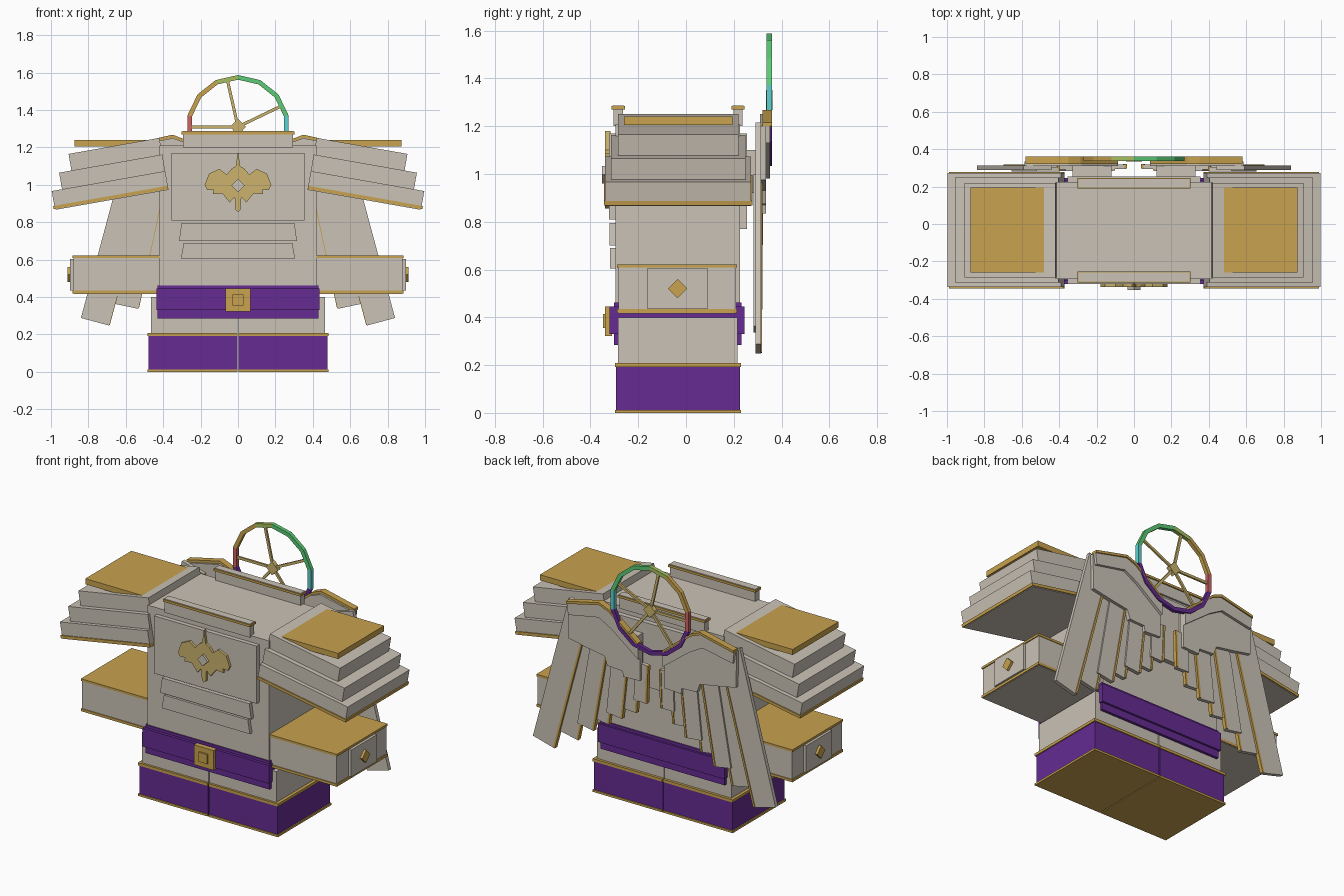
import bpy, bmesh, math
from mathutils import Matrix

if "Cube" in bpy.data.objects:
    bpy.data.objects.remove(bpy.data.objects["Cube"])


def material(name, r, g, b):
    def lin(c):
        c /= 255
        return c / 12.92 if c <= 0.04045 else ((c + 0.055) / 1.055) ** 2.4
    m = bpy.data.materials.new(name)
    m.diffuse_color = (lin(r), lin(g), lin(b), 1)
    m.use_nodes = True
    m.node_tree.nodes["Principled BSDF"].inputs["Base Color"].default_value = m.diffuse_color
    return m


BEIGE = material("warm_beige", 202, 194, 182)
GOLD = material("gold", 200, 162, 78)
PALE = material("pale_gold", 204, 180, 108)
PURPLE = material("purple", 101, 43, 146)
RED = material("red", 205, 100, 100)
LIME = material("yellow_green", 165, 190, 95)
GREEN = material("green", 92, 202, 118)
CYAN = material("cyan", 92, 208, 205)


def finish(name, bm, mats, matrix=None):
    if matrix:
        bm.transform(matrix)
    bmesh.ops.recalc_face_normals(bm, faces=bm.faces)
    me = bpy.data.meshes.new(name)
    bm.to_mesh(me)
    bm.free()
    for m in mats:
        me.materials.append(m)
    ob = bpy.data.objects.new(name, me)
    bpy.context.collection.objects.link(ob)
    return ob


def prism(name, pts, y0, y1, mat, matrix=None):
    """Extrude an x-z outline from y0 to y1."""
    bm = bmesh.new()
    f = bm.faces.new([bm.verts.new((x, y0, z)) for x, z in pts])
    ext = bmesh.ops.extrude_face_region(bm, geom=[f])["geom"]
    bmesh.ops.translate(bm, vec=(0, y1 - y0, 0),
                        verts=[v for v in ext if isinstance(v, bmesh.types.BMVert)])
    return finish(name, bm, [mat], matrix)


def box(name, x0, x1, y0, y1, z0, z1, mat, matrix=None):
    return prism(name, [(x0, z0), (x1, z0), (x1, z1), (x0, z1)], y0, y1, mat, matrix)


def diamond(name, x, z, r, y0, y1, mat, matrix=None):
    return prism(name, [(x - r, z), (x, z - r), (x + r, z), (x, z + r)], y0, y1, mat, matrix)


def outward(pts):
    return pts + [(-x, z) for x, z in reversed(pts) if x > 0]


# Torso, chest plate, abdomen plates, back plate
box("torso", -0.42, 0.42, -0.295, 0.225, 0.39, 1.21, BEIGE)
box("chest_plate", -0.355, 0.355, -0.322, -0.29, 0.81, 1.17, BEIGE)
box("back_plate", -0.355, 0.355, 0.22, 0.255, 0.77, 1.17, BEIGE)
prism("upper_abdomen", outward([(0.315, 0.70), (0.302, 0.795)]), -0.32, -0.29, BEIGE)
prism("lower_abdomen", outward([(0.305, 0.605), (0.29, 0.69)]), -0.318, -0.29, BEIGE)

# Collar bars with a gold rim around a beige top
for n, y0, y1 in (("front", -0.312, -0.255), ("back", 0.19, 0.245)):
    box(n + "_collar", -0.295, 0.295, y0 + 0.008, y1 - 0.008, 1.2, 1.27, BEIGE)
    box(n + "_collar_rim", -0.302, 0.302, y0, y1, 1.27, 1.284, GOLD)
    box(n + "_collar_top", -0.297, 0.297, y0 + 0.005, y1 - 0.005, 1.28, 1.287, BEIGE)

# Belt and buckle
box("belt", -0.43, 0.43, -0.302, 0.232, 0.285, 0.462, PURPLE)
box("belt_band", -0.437, 0.437, -0.32, 0.245, 0.33, 0.445, PURPLE)
box("buckle", -0.067, 0.067, -0.338, -0.31, 0.322, 0.446, GOLD)
box("buckle_center", -0.03, 0.03, -0.348, -0.33, 0.355, 0.414, GOLD)

# Chest emblem: bird silhouette with a central gem
bird = [(0, 0.855), (0.013, 0.865), (0.018, 0.935), (0.045, 0.905), (0.06, 0.925),
        (0.085, 0.955), (0.135, 0.95), (0.13, 0.975), (0.165, 0.972), (0.178, 1.0),
        (0.155, 1.06), (0.10, 1.085), (0.06, 1.055), (0.035, 1.085), (0.012, 1.1), (0, 1.18)]
prism("emblem", outward(bird), -0.338, -0.315, PALE)
diamond("emblem_gem", 0, 0.997, 0.036, -0.352, -0.33, BEIGE)

# Halo ring: fourteen segments coloured by angle
N, CZ = 14, 1.31
bm = bmesh.new()
rings = []
for i in range(N):
    a = math.pi / 2 + 2 * math.pi * i / N
    rings.append([bm.verts.new((r * math.cos(a), y, CZ + r * math.sin(a)))
                  for r, y in ((0.252, 0.336), (0.277, 0.336), (0.277, 0.36), (0.252, 0.36))])
for i in range(N):
    p, q = rings[i], rings[(i + 1) % N]
    for j in range(4):
        k = (j + 1) % 4
        f = bm.faces.new((p[j], p[k], q[k], q[j]))
        # order: lime, gold, gold, red, purple lower half, cyan, green
        f.material_index = (0 if i == 0 else 1 if i < 3 else 2 if i == 3
                            else 3 if i < 10 else 4 if i == 10 else 5)
finish("halo_ring", bm, [LIME, GOLD, RED, PURPLE, CYAN, GREEN])
for deg in (180, 102.8, 25.7, -51.4, 231.4):
    rot = Matrix.Translation((0, 0, CZ)) @ Matrix.Rotation(-math.radians(deg), 4, 'Y')
    box("halo_spoke", 0.02, 0.258, 0.342, 0.354, -0.008, 0.008, PALE, rot)
diamond("halo_hub", 0, CZ, 0.042, 0.335, 0.362, PALE)

# Feathers: tip x, tip z, width, lean in degrees, length, y start
FEATHERS = [(0.765, 0.268, 0.155, 15, 0.96, 0.29), (0.595, 0.35, 0.125, 12, 0.65, 0.282),
            (0.475, 0.44, 0.115, 10, 0.52, 0.292), (0.375, 0.50, 0.11, 8, 0.45, 0.283),
            (0.275, 0.565, 0.11, 6, 0.38, 0.293), (0.18, 0.62, 0.105, 4, 0.32, 0.284),
            (0.095, 0.70, 0.09, 2, 0.24, 0.294)]

for s, side in ((1, "right"), (-1, "left")):
    M = Matrix.Diagonal((s, 1, 1, 1))

    # Legs and boots
    box(side + "_leg", 0.003, 0.465, -0.285, 0.215, 0.2, 0.4, BEIGE, M)
    box(side + "_boot", 0.003, 0.478, -0.292, 0.225, 0.006, 0.2, PURPLE, M)
    box(side + "_boot_sole", 0.003, 0.485, -0.298, 0.231, 0, 0.013, GOLD, M)
    box(side + "_boot_cuff", 0.003, 0.485, -0.298, 0.231, 0.191, 0.208, GOLD, M)

    # Arms with gold trims, side plate and gem
    box(side + "_arm", 0.41, 0.88, -0.283, 0.21, 0.43, 0.612, BEIGE, M)
    box(side + "_arm_top_trim", 0.41, 0.886, -0.288, 0.214, 0.608, 0.622, GOLD, M)
    box(side + "_arm_bottom_trim", 0.41, 0.886, -0.288, 0.214, 0.419, 0.435, GOLD, M)
    box(side + "_arm_underside", 0.41, 0.88, -0.282, 0.208, 0.416, 0.42, BEIGE, M)
    box(side + "_arm_plate", 0.87, 0.897, -0.163, 0.093, 0.436, 0.604, BEIGE, M)
    turn = M @ Matrix.Translation((0, -0.035, 0)) @ Matrix.Rotation(math.pi / 2, 4, 'Z')
    diamond(side + "_arm_gem", 0, 0.52, 0.04, -0.912, -0.89, GOLD, turn)

    # Tilted three-tier shoulder pad with a level gold cap
    tilt = M @ Matrix.Translation((0.372, 0, 0.975)) @ Matrix.Rotation(math.radians(10), 4, 'Y')
    box(side + "_shoulder_lower", 0, 0.616, -0.338, 0.273, 0.003, 0.1, BEIGE, tilt)
    box(side + "_shoulder_trim", 0, 0.622, -0.344, 0.279, 0.002, 0.02, GOLD, tilt)
    box(side + "_shoulder_underside", 0, 0.614, -0.338, 0.273, -0.002, 0.003, BEIGE, tilt)
    box(side + "_shoulder_middle", 0, 0.56, -0.314, 0.248, 0.1, 0.19, BEIGE, tilt)
    box(side + "_shoulder_upper", 0, 0.493, -0.285, 0.22, 0.19, 0.28, BEIGE, tilt)
    box(side + "_shoulder_cap", 0.44, 0.875, -0.26, 0.195, 1.205, 1.24, GOLD, M)

    # Wing feathers with gold inner edges
    for x, z, w, deg, length, y in FEATHERS:
        lean = (M @ Matrix.Translation((x, 0, z))
                @ Matrix.Rotation(-math.radians(deg), 4, 'Y'))
        box(side + "_feather", -w / 2, w / 2, y, y + 0.024, 0, length, BEIGE, lean)
        box(side + "_feather_edge", -w / 2 - 0.004, -w / 2 + 0.009, y + 0.004, y + 0.028,
            0.004, length, GOLD, lean)

    # Wing covert plate, raised wing arm and its gold ridge
    prism(side + "_wing_covert", [(0.085, 0.84), (0.20, 0.835), (0.205, 0.87), (0.31, 0.875),
                                  (0.33, 0.93), (0.45, 0.95), (0.58, 0.975), (0.585, 1.2),
                                  (0.35, 1.25), (0.28, 1.225), (0.085, 1.07)],
          0.31, 0.335, BEIGE, M)
    ridge = [(0.085, 1.075), (0.285, 1.235), (0.35, 1.26), (0.58, 1.208)]
    prism(side + "_wing_arm", ridge + [(0.57, 1.13), (0.36, 1.17), (0.27, 1.12), (0.085, 0.98)],
          0.325, 0.352, BEIGE, M)
    prism(side + "_wing_ridge", [(x, z + 0.008) for x, z in ridge]
          + [(x, z - 0.008) for x, z in reversed(ridge)], 0.32, 0.36, GOLD, M)
    # Wing mount joining the back
    box(side + "_wing_mount", 0.12, 0.33, 0.22, 0.315, 0.92, 1.1, BEIGE, M)
